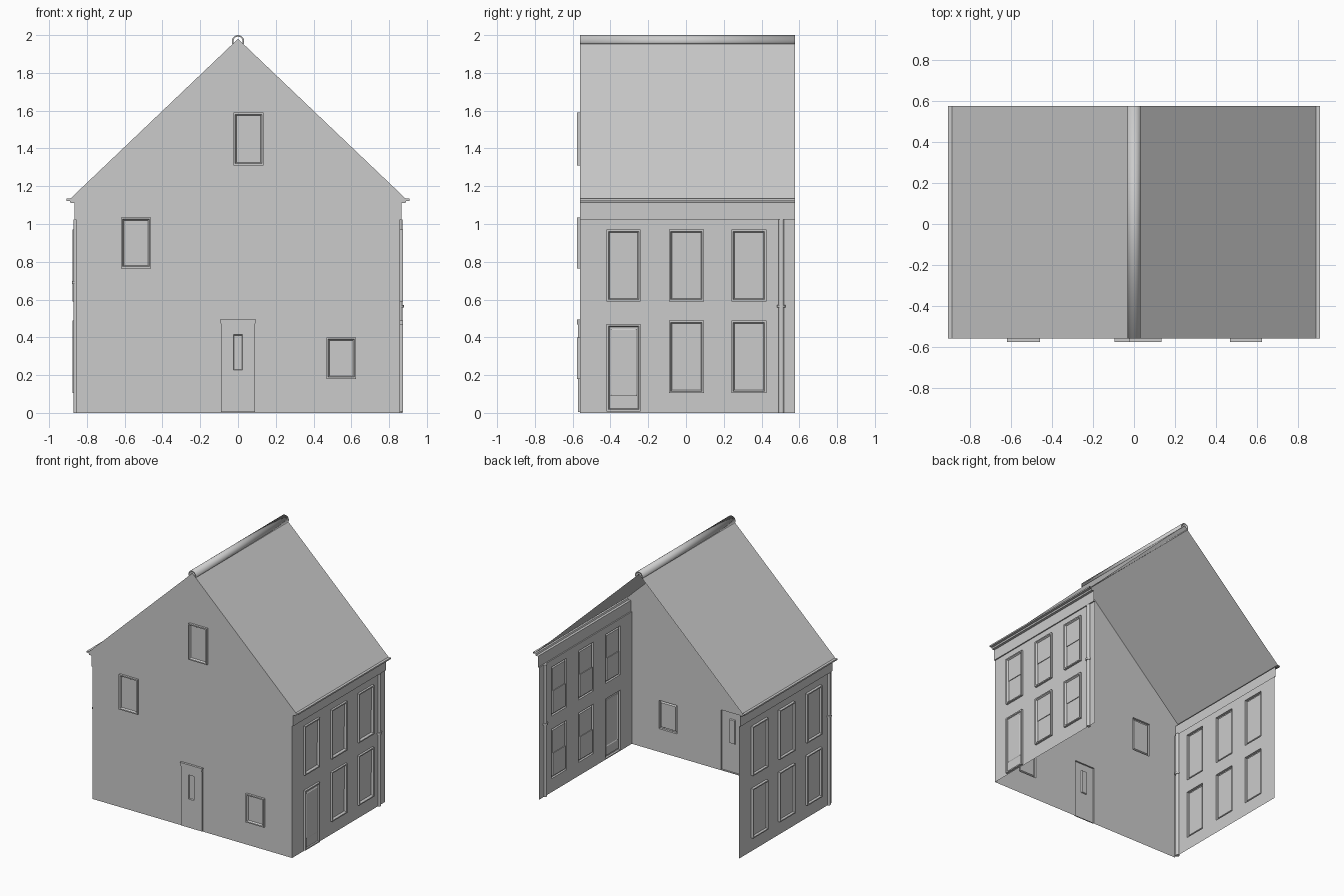
import bpy
import bmesh
import math
from mathutils import Vector

if "Cube" in bpy.data.objects:
    bpy.data.objects.remove(bpy.data.objects["Cube"])

WALL_X, FRONT_Y, BACK_Y = 0.857, -0.56, 0.577
BOARD_Z, APEX_Z = 1.025, 1.98

grey = bpy.data.materials.new("plain grey")
grey.use_nodes = True
grey.diffuse_color = (0.6, 0.6, 0.6, 1)
grey.node_tree.nodes["Principled BSDF"].inputs["Base Color"].default_value = (0.6, 0.6, 0.6, 1)


def finish(name, bm, outward=None, smooth=False):
    """Turn a bmesh into an object with its normals facing outward."""
    bmesh.ops.remove_doubles(bm, verts=bm.verts, dist=0.0001)
    bmesh.ops.recalc_face_normals(bm, faces=bm.faces)
    if outward:
        facing = sum(f.normal.dot(Vector(outward)) * f.calc_area() for f in bm.faces)
        if facing < 0:
            bmesh.ops.reverse_faces(bm, faces=bm.faces)
    mesh = bpy.data.meshes.new(name)
    bm.to_mesh(mesh)
    bm.free()
    mesh.materials.append(grey)
    obj = bpy.data.objects.new(name, mesh)
    bpy.context.collection.objects.link(obj)
    if smooth:
        bpy.ops.object.select_all(action="DESELECT")
        obj.select_set(True)
        bpy.context.view_layer.objects.active = obj
        bpy.ops.object.shade_smooth_by_angle(angle=math.radians(40))
    return obj


def rect(u0, u1, z0, z1):
    return [(u0, z0), (u1, z0), (u1, z1), (u0, z1)]


def inset(r, d):
    return rect(r[0][0] + d, r[2][0] - d, r[0][1] + d, r[2][1] - d)


def window(r, out, sash=False):
    """Raised frame with a sunken pane, as (rectangle, depth) steps."""
    steps = [(r, 0), (r, out), (inset(r, 0.009), out), (inset(r, 0.016), out - 0.012)]
    if sash:
        (u0, z0), (u1, z1) = steps[-1][0][0], steps[-1][0][2]
        lower = rect(u0, u1, z0, (z0 + z1) / 2)
        steps += [(lower, out - 0.012), (lower, out - 0.017)]
    return steps


def wall(name, outline, openings, place, outward):
    """Thin wall with relief openings pushed out of it."""
    bm = bmesh.new()
    edges = []
    for loop in [outline] + [steps[0][0] for steps in openings]:
        vs = [bm.verts.new(place(u, z, 0)) for u, z in loop]
        edges += [bm.edges.new((a, b)) for a, b in zip(vs, vs[1:] + vs[:1])]
    bmesh.ops.triangle_fill(bm, edges=edges, use_beauty=True, normal=Vector(outward))
    for steps in openings:
        rings = [[bm.verts.new(place(u, z, d)) for u, z in r] for r, d in steps]
        for a, b in zip(rings, rings[1:]):
            for i in range(4):
                j = (i + 1) % 4
                if len({tuple(v.co) for v in (a[i], a[j], b[j], b[i])}) == 4:
                    bm.faces.new((a[i], a[j], b[j], b[i]))
                elif a[i].co != b[i].co or a[j].co != b[j].co:
                    # a side that shares one corner collapses to a triangle
                    tri = (a[i], a[j], b[j]) if a[i].co == b[i].co else (a[i], a[j], b[i])
                    bm.faces.new(tri)
        bm.faces.new(rings[-1])
    return finish(name, bm, outward)


def sheet(name, profile, outward, smooth=False):
    """Sweep an open (x, z) profile from front to back."""
    bm = bmesh.new()
    rows = [[bm.verts.new((x, y, z)) for x, z in profile] for y in (FRONT_Y, BACK_Y)]
    for i in range(len(profile) - 1):
        bm.faces.new((rows[0][i], rows[0][i + 1], rows[1][i + 1], rows[1][i]))
    return finish(name, bm, outward, smooth)


# Cornice board and gutter profile, shared by eaves and gable outline
cornice = [(WALL_X, BOARD_Z), (0.866, BOARD_Z), (0.866, 1.11), (0.886, 1.11),
           (0.89, 1.121), (0.908, 1.123), (0.908, 1.134), (0.888, 1.134)]

# Front gable wall with its windows and door
half = [(WALL_X, 0)] + cornice
outline = half + [(0, APEX_Z)] + [(-x, z) for x, z in reversed(half)]
door = rect(-0.09, 0.09, 0.005, 0.468)
glass = rect(-0.03, 0.03, 0.22, 0.42)
gable_parts = [window(r, 0.017) for r in (rect(-0.025, 0.135, 1.31, 1.59),
                                          rect(-0.62, -0.46, 0.765, 1.035),
                                          rect(0.468, 0.625, 0.18, 0.4))]
gable_parts.append([(door, 0), (door, 0.012), (glass, 0.012),
                    (inset(glass, 0.006), 0.012), (inset(glass, 0.01), 0.004)])
wall("gable_wall", outline, gable_parts, lambda u, z, d: (u, FRONT_Y - d, z), (0, -1, 0))

# Lintel over the gable door
bm = bmesh.new()
bmesh.ops.create_cube(bm, size=1)
for v in bm.verts:
    flare = 0.096 if v.co.z > 0 else 0.09
    v.co = (math.copysign(flare, v.co.x), FRONT_Y - (0.017 if v.co.y < 0 else 0),
            0.495 if v.co.z > 0 else 0.468)
finish("door_lintel", bm)

# Side walls, eaves and roof slopes
columns = [(-0.42, -0.24), (-0.09, 0.095), (0.24, 0.425)]
side_door = rect(-0.42, -0.24, 0.008, 0.47)
panel = rect(-0.4, -0.26, 0.09, 0.445)
for side, s in (("left", 1), ("right", -1)):
    out = 0.016 if s > 0 else 0.02
    parts = []
    for i, (u0, u1) in enumerate(columns):
        parts.append(window(rect(u0, u1, 0.59, 0.97), out, s > 0))
        if s > 0 and i == 0:
            parts.append([(side_door, 0), (side_door, out), (inset(side_door, 0.01), out),
                          (inset(side_door, 0.014), out - 0.008), (panel, out - 0.008),
                          (inset(panel, 0.006), out - 0.004)])
        else:
            parts.append(window(rect(u0, u1, 0.105, 0.488), out, s > 0))
    wall(side + "_wall", rect(FRONT_Y, BACK_Y, 0, BOARD_Z), parts,
         lambda u, z, d: (s * (WALL_X + d), u, z), (s, 0, 0))
    sheet(side + "_cornice", [(s * x, z) for x, z in cornice], (s, 0, 0))
    sheet(side + "_roof", [(s * cornice[-1][0], cornice[-1][1]), (0, APEX_Z)], (s, 0, 1))

# Rounded ridge cap
arc = [math.radians(-25 + 230 * i / 16) for i in range(17)]
ridge = sheet("ridge_cap", [(0.033 * math.cos(a), 1.967 + 0.033 * math.sin(a)) for a in arc],
              (0, 0, 1), True)
shell = ridge.modifiers.new("thickness", "SOLIDIFY")
shell.thickness = 0.008
shell.offset = -1

# Drainpipes with a bracket each
for side, s, y, bracket_z in (("left", 1, 0.505, 0.565), ("right", -1, -0.525, 0.69)):
    for part, radius, z0, z1 in (("drainpipe", 0.015, 0, BOARD_Z),
                                 ("pipe_bracket", 0.022, bracket_z - 0.007, bracket_z + 0.007)):
        bm = bmesh.new()
        bmesh.ops.create_cone(bm, cap_ends=True, segments=12, radius1=radius,
                              radius2=radius, depth=z1 - z0)
        bmesh.ops.translate(bm, verts=bm.verts, vec=(s * WALL_X, y, (z0 + z1) / 2))
        finish(side + "_" + part, bm, smooth=True)
